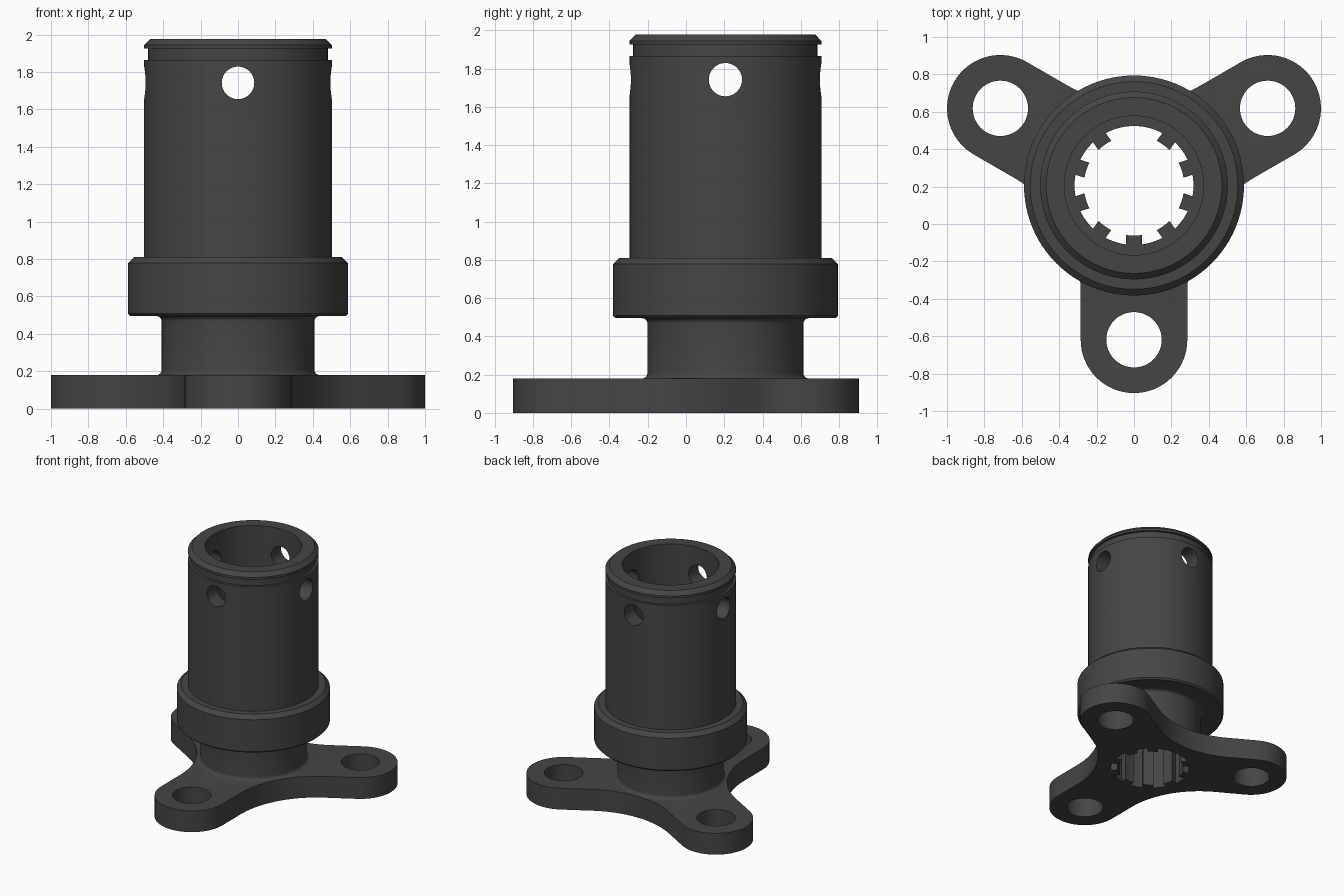
import bpy, bmesh
from math import sin, cos, pi, radians, asin, sqrt

if "Cube" in bpy.data.objects:
    bpy.data.objects.remove(bpy.data.objects["Cube"])

AXIS_Y = 0.206
SEG = 96


def make_object(name, bm):
    bmesh.ops.recalc_face_normals(bm, faces=bm.faces)
    mesh = bpy.data.meshes.new(name)
    bm.to_mesh(mesh)
    bm.free()
    ob = bpy.data.objects.new(name, mesh)
    ob.location = (0, AXIS_Y, 0)
    bpy.context.collection.objects.link(ob)
    return ob


def lathe(name, profile, seg=SEG, center=(0, 0)):
    """Solid of revolution from (radius, z) points, capped at both ends."""
    bm = bmesh.new()
    rings = [[bm.verts.new((center[0] + r * cos(2 * pi * i / seg),
                            center[1] + r * sin(2 * pi * i / seg), z))
              for i in range(seg)] for r, z in profile]
    for a, b in zip(rings, rings[1:]):
        for i in range(seg):
            j = (i + 1) % seg
            bm.faces.new((a[i], a[j], b[j], b[i]))
    bm.faces.new(rings[0])
    bm.faces.new(rings[-1])
    return make_object(name, bm)


def prism(name, outline, z0, z1):
    bm = bmesh.new()
    lo = [bm.verts.new((x, y, z0)) for x, y in outline]
    hi = [bm.verts.new((x, y, z1)) for x, y in outline]
    n = len(lo)
    bm.faces.new(lo)
    bm.faces.new(hi)
    for i in range(n):
        j = (i + 1) % n
        bm.faces.new((lo[i], lo[j], hi[j], hi[i]))
    return make_object(name, bm)


def arc(cx, cy, r, a0, a1, n):
    return [(cx + r * cos(a0 + (a1 - a0) * i / n),
             cy + r * sin(a0 + (a1 - a0) * i / n)) for i in range(n + 1)]


def combine(target, other, op):
    mod = target.modifiers.new(op, 'BOOLEAN')
    mod.operation = op
    mod.solver = 'EXACT'
    mod.object = other
    bpy.context.view_layer.objects.active = target
    bpy.ops.object.modifier_apply(modifier=mod.name)
    bpy.data.objects.remove(other, do_unlink=True)


# Three-armed flange: rounded lobes joined by large concave arcs
ARM, LOBE, WEB = 0.825, 0.285, 0.71
web_dist = (WEB + LOBE) / sin(pi / 3)
arm_angles = [radians(a) for a in (30, 150, 270)]
outline = []
for a in arm_angles:
    outline += arc(ARM * cos(a), ARM * sin(a), LOBE, a - pi / 2, a + pi / 2, 32)
    b = a + pi / 3
    outline += arc(web_dist * cos(b), web_dist * sin(b), WEB,
                   a - pi / 2 + 2 * pi, a + 2 * pi / 3 + pi / 2, 20)
hub = prism("flanged_splined_hub", outline, 0, 0.18)

# Turned body: neck with fillets, collar, tube, ring groove, chamfered rim
F = 0.028
profile = [(0.436, 0.06)]
profile += arc(0.408 + F, 0.18 + F, F, 1.5 * pi, pi, 6)
profile += arc(0.408 + F, 0.495 - F, F, pi, 0.5 * pi, 6)
profile += [(0.575, 0.495), (0.588, 0.508), (0.588, 0.778), (0.555, 0.81),
            (0.502, 0.81), (0.502, 1.865), (0.482, 1.865), (0.482, 1.925),
            (0.502, 1.925), (0.502, 1.944), (0.47, 1.977)]
combine(hub, lathe("body", profile), 'UNION')

# Main bore
SHELF = 0.81
combine(hub, lathe("bore_cutter", [(0.372, SHELF), (0.372, 2.1)]), 'DIFFERENCE')

# Splined hole: ten tooth positions with the one at the back left out
ROOT, TIP, HALF = 0.318, 0.268, 0.042
h_root, h_tip = asin(HALF / ROOT), asin(HALF / TIP)
teeth = [radians(90 + 36 * k) for k in range(1, 10)]
spline = []
for k, t in enumerate(teeth):
    spline += arc(0, 0, TIP, t - h_tip, t + h_tip, 3)
    nxt = teeth[k + 1] if k < 8 else teeth[0] + 2 * pi
    spline += arc(0, 0, ROOT, t + h_root, nxt - h_root, 6 if k < 8 else 14)
combine(hub, prism("spline_cutter", spline, -0.1, SHELF + 0.1), 'DIFFERENCE')

# Bolt holes in the arms
for a in arm_angles:
    combine(hub, lathe("bolt_cutter", [(0.148, -0.1), (0.148, 0.3)], 48,
                       (ARM * cos(a), ARM * sin(a))), 'DIFFERENCE')

# Cross holes near the top of the tube
for rot in ((pi / 2, 0, 0), (0, pi / 2, 0)):
    cutter = lathe("cross_cutter", [(0.087, -0.8), (0.087, 0.8)], 48)
    cutter.location.z = 1.742
    cutter.rotation_euler = rot
    bpy.context.view_layer.update()
    combine(hub, cutter, 'DIFFERENCE')

# Dark steel finish
mat = bpy.data.materials.new("dark_steel")
mat.diffuse_color = (0.06, 0.06, 0.06, 1)
mat.use_nodes = True
mat.node_tree.nodes["Principled BSDF"].inputs["Base Color"].default_value = mat.diffuse_color
hub.data.materials.clear()
hub.data.materials.append(mat)

bpy.ops.object.select_all(action='DESELECT')
hub.select_set(True)
bpy.context.view_layer.objects.active = hub
bpy.ops.object.shade_smooth_by_angle(angle=radians(28))
